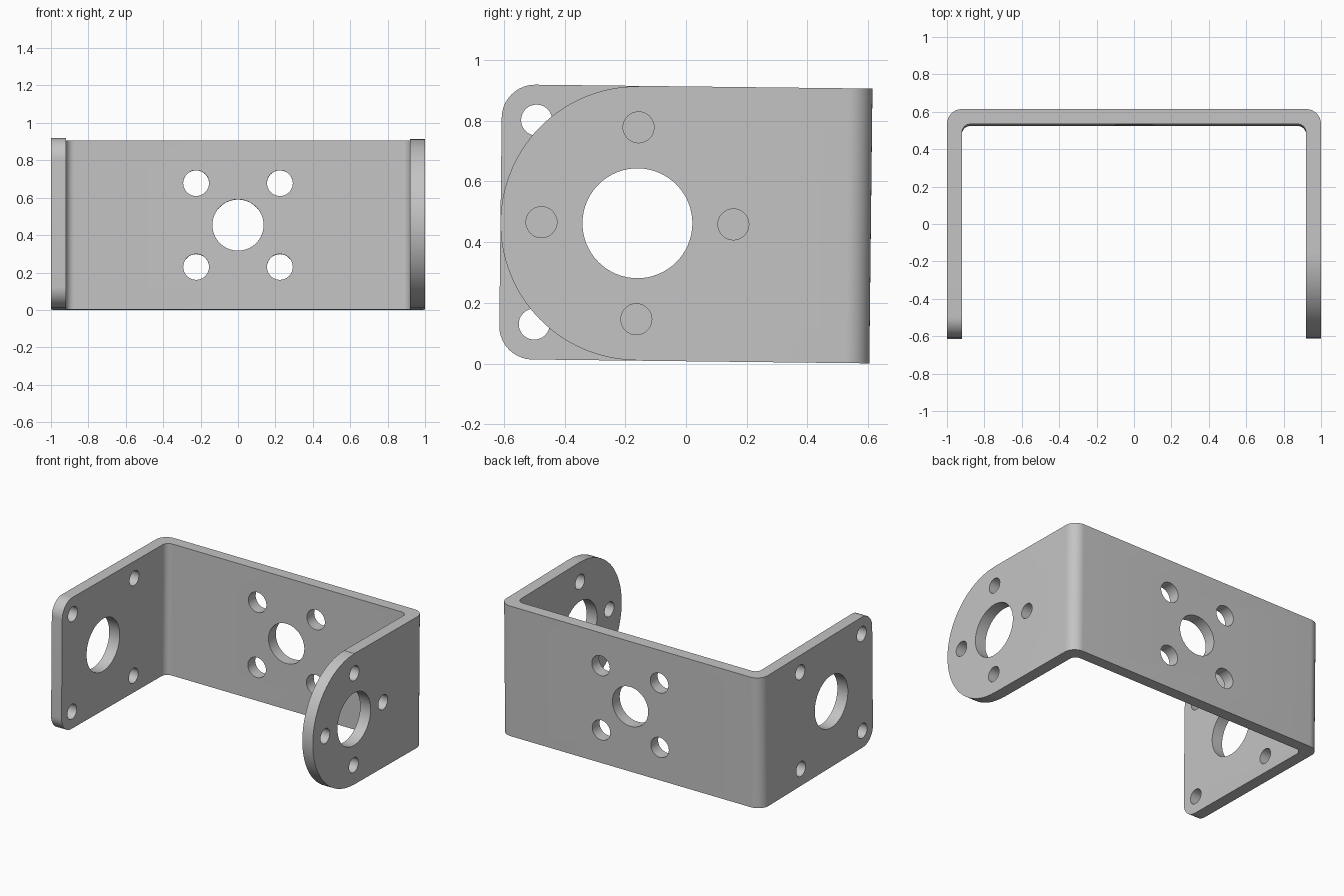
import bpy, bmesh
from math import sin, cos, pi, radians
from mathutils import Vector

if "Cube" in bpy.data.objects:
    bpy.data.objects.remove(bpy.data.objects["Cube"], do_unlink=True)

HALF_H = 0.4525            # half the height of the strip
FRONT, BACK = -0.611, 0.609
THICK = 0.08
HUB_Y = -0.16              # centre of the side holes


def arc(cx, cy, r, start, end, n):
    """Points on an arc, angles in degrees."""
    return [(cx + r * cos(radians(start + (end - start) * i / n)),
             cy + r * sin(radians(start + (end - start) * i / n))) for i in range(n + 1)]


def circle(cx, cy, r, n=64):
    return arc(cx, cy, r, 0, 360, n)[:-1]


def prism(bm, outline, axis, low, high):
    """Extrude a closed 2D outline along an axis."""
    place = {"x": lambda u, v: Vector((low, u, v)),
             "y": lambda u, v: Vector((u, low, v)),
             "z": lambda u, v: Vector((u, v, low))}[axis]
    step = Vector([(high - low) * (axis == a) for a in "xyz"])
    base = bm.faces.new([bm.verts.new(place(u, v)) for u, v in outline])
    made = bmesh.ops.extrude_face_region(bm, geom=[base])["geom"]
    bmesh.ops.translate(bm, vec=step, verts=[g for g in made if isinstance(g, bmesh.types.BMVert)])


def finish(bm, name):
    bmesh.ops.recalc_face_normals(bm, faces=bm.faces[:])
    mesh = bpy.data.meshes.new(name)
    bm.to_mesh(mesh)
    bm.free()
    obj = bpy.data.objects.new(name, mesh)
    bpy.context.collection.objects.link(obj)
    return obj


# Bent strip: U-shaped profile with rounded bends
inner_x, inner_y = 1 - THICK, BACK - THICK
right_half = ([(inner_x, FRONT), (1, FRONT)]
              + arc(1 - 0.08, BACK - 0.08, 0.08, 0, 90, 12))
inner_half = arc(inner_x - 0.045, inner_y - 0.045, 0.045, 90, 0, 10)
outer = right_half + [(-x, y) for x, y in reversed(right_half)]
inner = [(-x, y) for x, y in reversed(inner_half)] + inner_half
bm = bmesh.new()
prism(bm, outer + inner, "z", -HALF_H, HALF_H)
bracket = finish(bm, "u_bracket")

# Silhouettes of the two arms: a round end and a rounded-corner end
far, tall, corner = 1.0, HALF_H + 0.1, 0.11
round_end = arc(HUB_Y, 0, -FRONT + HUB_Y, 90, 270, 64)
round_end = [(far, tall), (0.0, tall), (0.0, HALF_H)] + round_end
round_end += [(0.0, -HALF_H), (0.0, -tall), (far, -tall)]
square_end = (arc(FRONT + corner, HALF_H - corner, corner, 90, 180, 16)
              + arc(FRONT + corner, corner - HALF_H, corner, 180, 270, 16))
square_end = [(far, tall), (0.0, tall), (0.0, HALF_H)] + square_end
square_end += [(0.0, -HALF_H), (0.0, -tall), (far, -tall)]
bm = bmesh.new()
prism(bm, round_end, "x", 0.5, 1.2)
prism(bm, square_end, "x", -1.2, -0.5)
# Middle block keeps the whole back plate
prism(bm, [(-0.5, -tall), (0.5, -tall), (0.5, tall), (-0.5, tall)], "y", 0.0, far)
bmesh.ops.remove_doubles(bm, verts=bm.verts[:], dist=1e-6)
for f in [f for f in bm.faces if abs(abs(f.calc_center_median().x) - 0.5) < 1e-4]:
    pass
bm.free()


def arm_trim(name, outline, low, high):
    """Waste in front of an arm's end: a block with the outline left out."""
    trim = bmesh.new()
    edge = FRONT - 0.2
    prism(trim, outline + [(outline[-1][0], -tall), (edge, -tall),
                           (edge, tall), (outline[0][0], tall)], "x", low, high)
    return finish(trim, name)


# Cutters for the arm ends and for every hole
cutters = [arm_trim("round_end_cutter", round_end[3:-3], 0.8, 1.2),
           arm_trim("square_end_cutter", square_end[3:-3], -1.2, -0.8)]
bm = bmesh.new()
for low, high in ((0.8, 1.2), (-1.2, -0.8)):
    prism(bm, circle(HUB_Y, 0, 0.181), "x", low, high)
for k in range(4):
    a = k * pi / 2
    prism(bm, circle(HUB_Y + 0.316 * cos(a), 0.316 * sin(a), 0.051, 40), "x", 0.8, 1.2)
for sy in (-1, 1):
    for sz in (-1, 1):
        prism(bm, circle(HUB_Y + 0.336 * sy, 0.336 * sz, 0.051, 40), "x", -1.2, -0.8)
        prism(bm, circle(0.224 * sy, 0.224 * sz, 0.069, 40), "y", 0.4, 0.8)
prism(bm, circle(0, 0, 0.137), "y", 0.4, 0.8)
cutters.append(finish(bm, "hole_cutter"))

bpy.context.view_layer.objects.active = bracket
bracket.select_set(True)
for cutter in cutters:
    cutter.hide_render = True
    mod = bracket.modifiers.new(cutter.name, "BOOLEAN")
    mod.operation, mod.solver, mod.object = "DIFFERENCE", "EXACT", cutter
    bpy.ops.object.modifier_apply(modifier=mod.name)
    bpy.data.objects.remove(cutter, do_unlink=True)

# Plain grey metal
grey = bpy.data.materials.new("light_grey_metal")
grey.use_nodes = True
colour = (0.55, 0.55, 0.55, 1)
grey.diffuse_color = colour
grey.node_tree.nodes["Principled BSDF"].inputs["Base Color"].default_value = colour
bracket.data.materials.clear()
bracket.data.materials.append(grey)

# Stand it up with its slight backward lean
bpy.ops.object.shade_smooth_by_angle(angle=radians(35))
bracket.rotation_euler.x = radians(-0.66)
bracket.location.z = 0.46
